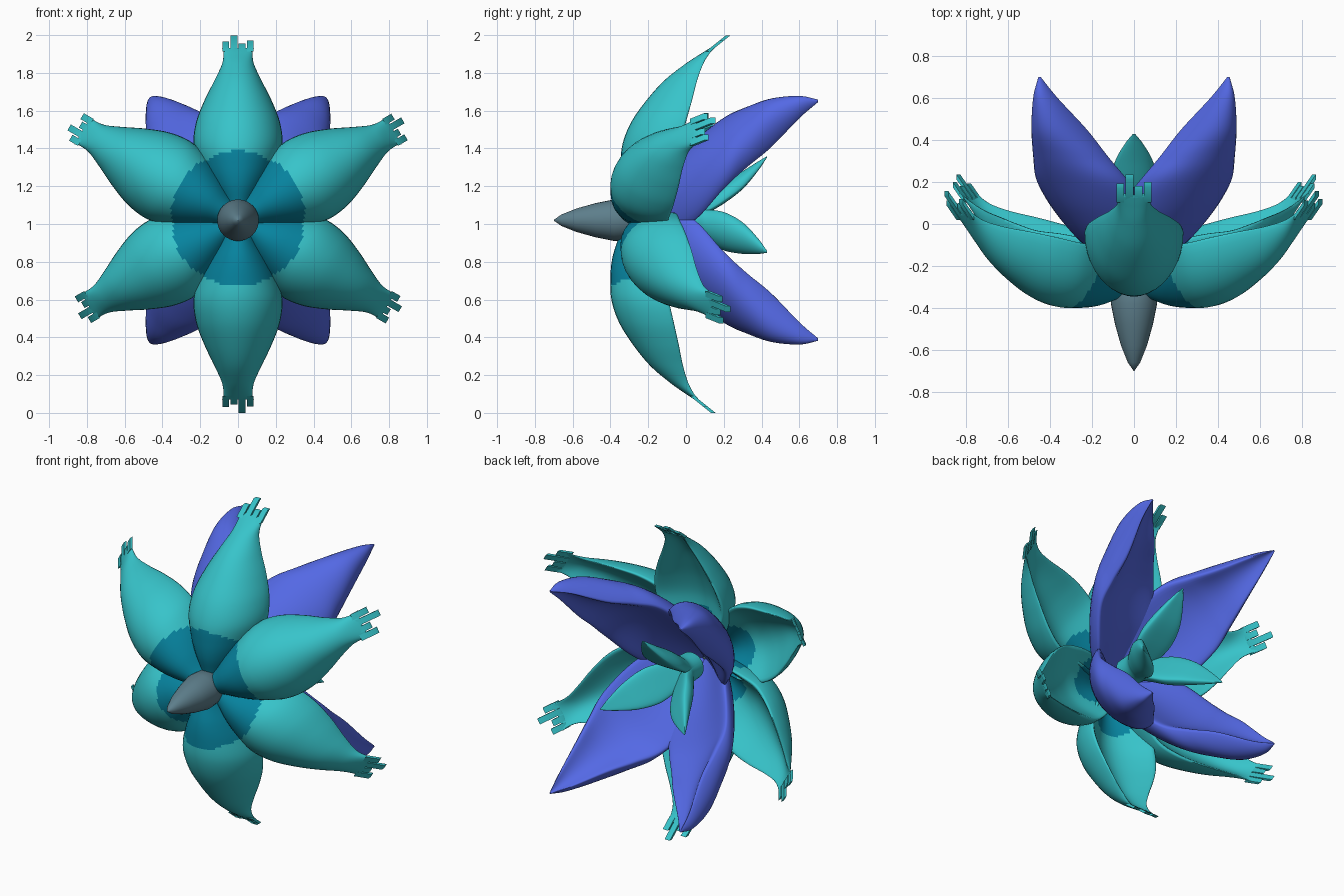
import bpy
import bmesh
from math import sin, cos, pi, radians
from mathutils import Vector

if "Cube" in bpy.data.objects:
    bpy.data.objects.remove(bpy.data.objects["Cube"], do_unlink=True)

MID = 1.02  # height of the flower's axis
ARC = 20    # steps across one petal
BACK = Vector((0, 1, 0))


def material(name, rgb):
    mat = bpy.data.materials.new(name)
    mat.use_nodes = True
    mat.diffuse_color = (*rgb, 1)
    mat.node_tree.nodes["Principled BSDF"].inputs["Base Color"].default_value = (*rgb, 1)
    return mat


teal = material("teal", (0.038, 0.55, 0.59))
deep_teal = material("deep teal", (0.002, 0.23, 0.35))
blue = material("violet blue", (0.088, 0.14, 0.78))
grey = material("slate grey", (0.11, 0.21, 0.26))


def finish(name, bm, mats):
    bmesh.ops.recalc_face_normals(bm, faces=bm.faces)
    mesh = bpy.data.meshes.new(name)
    bm.to_mesh(mesh)
    bm.free()
    for mat in mats:
        mesh.materials.append(mat)
    for poly in mesh.polygons:
        poly.use_smooth = True
    mesh.set_sharp_from_angle(angle=radians(75))
    obj = bpy.data.objects.new(name, mesh)
    bpy.context.collection.objects.link(obj)
    return obj


def smooth_rings(rings, steps):
    """Catmull-Rom curve through the key cross-sections."""
    keys = [Vector(r) for r in rings]
    keys = [keys[0] * 2 - keys[1]] + keys + [keys[-1] * 2 - keys[-2]]
    out = []
    for a, b, c, d in zip(keys, keys[1:], keys[2:], keys[3:]):
        for i in range(steps):
            t = i / steps
            out.append(b + (c - a) * (t / 2) + (a * 2 - b * 5 + c * 4 - d) * (t * t / 2)
                       + (b * 3 - a - c * 3 + d) * (t ** 3 / 2))
    return out + [keys[-2]]


def directions(azimuth):
    a = radians(azimuth)
    return Vector((cos(a), 0, sin(a))), Vector((-sin(a), 0, cos(a)))


def petal(rings, azimuth, along_back, hollow, steps=8):
    """Loft cupped sections with soft rims; ring = (station, outer line, half width, depth)."""
    out, side = directions(azimuth)
    bm = bmesh.new()
    loops = []
    for s, c, w, d in smooth_rings(rings, steps):
        loop = []
        for k in range(2 * ARC):
            t = pi * k / ARC - pi / 2
            inward = -cos(t)
            if k <= ARC:
                depth = 0.92 * d * (1 + inward)
            else:
                depth = d * (0.92 + 0.4 * inward - hollow * inward ** 2)
            if along_back:
                p = out * (c - depth) + BACK * s
            else:
                p = out * s + BACK * (c + depth)
            p = p + side * (w * sin(t))
            loop.append(bm.verts.new(p + Vector((0, 0, MID))))
        loops.append(loop)
    for lo, hi in zip(loops, loops[1:]):
        for k in range(2 * ARC):
            n = (k + 1) % (2 * ARC)
            bm.faces.new((lo[k], lo[n], hi[n], hi[k]))
    bm.faces.new(loops[0])
    bm.faces.new(loops[-1])
    return bm


def fringe(bm, azimuth, start, ends, slope):
    """Narrow strips that continue the end of a petal."""
    out, side = directions(azimuth)
    r0, y0 = start
    for i, r1 in enumerate(ends):
        u = (i - 1.5) * 0.043
        corners = []
        for r in (r0 - 0.02, r1):
            for du, dy in ((-1, -1), (1, -1), (1, 1), (-1, 1)):
                p = out * r + side * (u + du * 0.018)
                p += BACK * (y0 + (r - r0) * slope + 0.012 + dy * 0.012)
                corners.append(bm.verts.new(p + Vector((0, 0, MID))))
        bm.faces.new(corners[:4])
        bm.faces.new(corners[4:])
        for k in range(4):
            n = (k + 1) % 4
            bm.faces.new((corners[k], corners[n], corners[n + 4], corners[k + 4]))


# Six fringed front petals in two alternating sets of three
front_rings = [(0, -.33, .05, .09), (.1, -.36, .1, .2), (.2, -.39, .16, .28),
               (.3, -.4, .205, .31), (.42, -.395, .235, .315), (.54, -.355, .222, .3),
               (.66, -.28, .178, .25), (.77, -.19, .125, .18), (.86, -.085, .085, .1),
               (.92, 0, .077, .045), (.95, .045, .084, .025)]
finger_ends = (.99, .975, 1.02, .985)
for i in range(6):
    azimuth = 90 + 60 * i
    rear_set = i % 2 == 0
    scale = 0.96 if rear_set else 1
    rings = [(s * scale, c + (.04 + .045 * s if rear_set else 0), w, d)
             for s, c, w, d in front_rings]
    bm = petal(rings, azimuth, False, hollow=0.8)
    fringe(bm, azimuth, rings[-1][:2], [e * scale for e in finger_ends], 1.25)
    # Dark ball of colour around the flower's heart
    heart = Vector((0, -0.34, MID + 0.01))
    for f in bm.faces:
        f.material_index = int((f.calc_center_median() - heart).length < 0.358)
    finish(f"front_petal_{i + 1}", bm, (teal, deep_teal))

# Four large pointed petals sweeping backwards
blue_rings = [(-.18, .1, .1, .12), (-.1, .29, .19, .26), (.05, .47, .25, .3),
              (.2, .605, .245, .235), (.32, .695, .192, .225), (.45, .77, .13, .21),
              (.6, .8, .056, .1), (.7, .783, .006, .01)]
for i, azimuth in enumerate((54.5, 125.5, 234.5, 305.5)):
    bm = petal(blue_rings, azimuth, True, hollow=0.55)
    finish(f"back_petal_{i + 1}", bm, (blue,))

# Three small full petals at the very back
small_rings = [(-.06, .08, .08, .08), (.04, .09, .085, .08), (.1, .13, .092, .09),
               (.2, .2, .11, .1), (.3, .26, .09, .085), (.38, .31, .045, .045),
               (.43, .34, .005, .005)]
for i in range(3):
    bm = petal(small_rings, 90 + 120 * i, True, hollow=0.2)
    finish(f"small_petal_{i + 1}", bm, (teal,))

# Pointed centre cone, turned from a profile
cone_profile = [(-.7, .002), (-.66, .03), (-.58, .062), (-.48, .09), (-.38, .11),
                (-.3, .105), (-.2, .05)]
bm = bmesh.new()
loops = []
for y, r in cone_profile:
    loops.append([bm.verts.new((r * cos(a), y, MID + r * sin(a)))
                  for a in (2 * pi * k / 32 for k in range(32))])
for lo, hi in zip(loops, loops[1:]):
    for k in range(32):
        n = (k + 1) % 32
        bm.faces.new((lo[k], lo[n], hi[n], hi[k]))
bm.faces.new(loops[0])
bm.faces.new(loops[-1])
finish("centre_cone", bm, (grey,))
